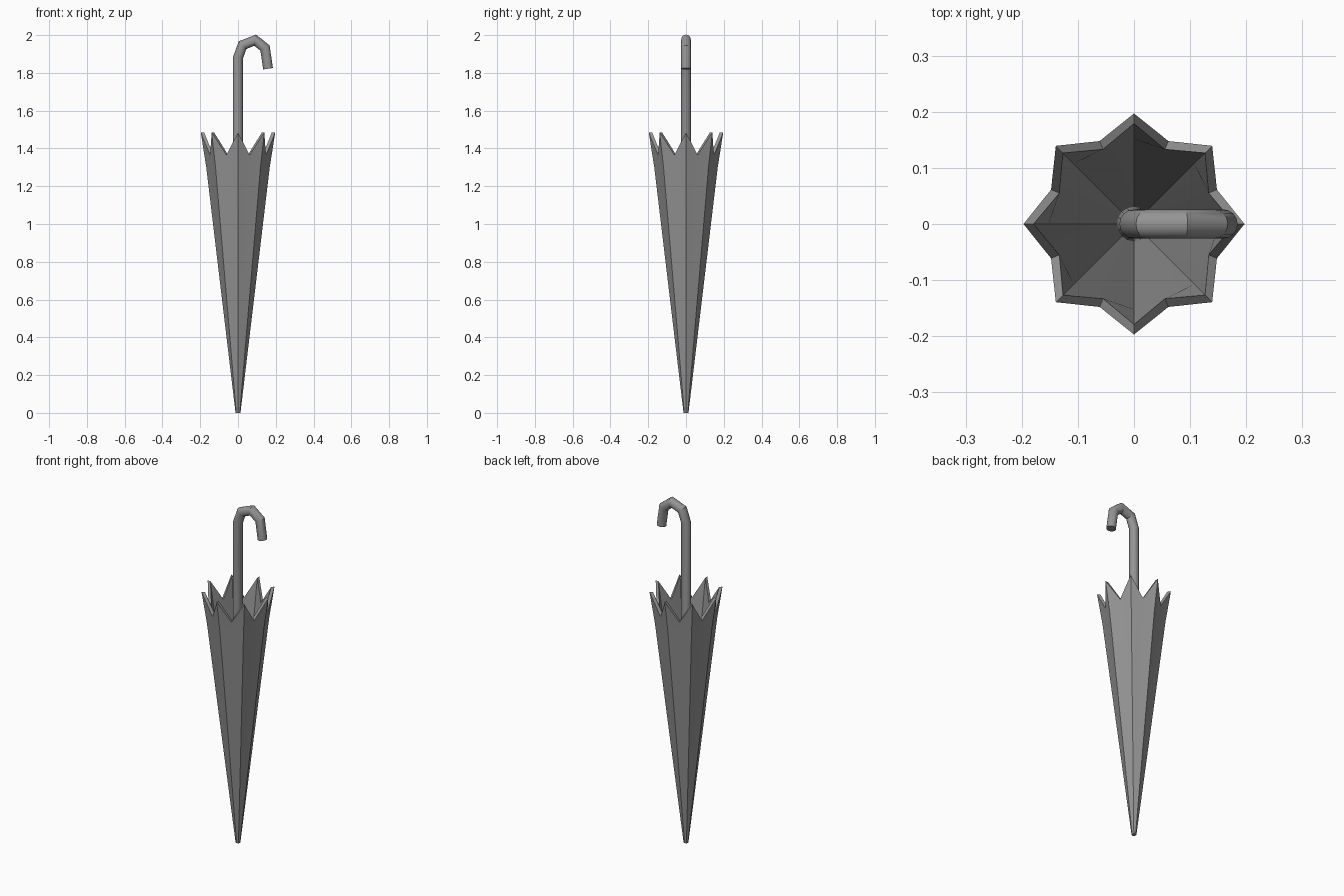
import bpy, bmesh
from math import sin, cos, pi
from mathutils import Vector

cube = bpy.data.objects.get("Cube")
if cube:
    bpy.data.objects.remove(cube)

GREY = (0.3, 0.3, 0.3, 1)
grey = bpy.data.materials.new("mid grey")
grey.use_nodes = True
grey.diffuse_color = GREY
grey.node_tree.nodes["Principled BSDF"].inputs["Base Color"].default_value = GREY


def loft(name, rings, angle):
    """Skin a list of closed rings and cap both ends."""
    bm = bmesh.new()
    loops = [[bm.verts.new(p) for p in ring] for ring in rings]
    for a, b in zip(loops, loops[1:]):
        for i in range(len(a)):
            j = (i + 1) % len(a)
            bm.faces.new((a[i], a[j], b[j], b[i]))
    bm.faces.new(loops[0][::-1])
    bm.faces.new(loops[-1])
    bmesh.ops.recalc_face_normals(bm, faces=bm.faces)
    mesh = bpy.data.meshes.new(name)
    bm.to_mesh(mesh)
    bm.free()
    mesh.materials.append(grey)
    obj = bpy.data.objects.new(name, mesh)
    bpy.context.collection.objects.link(obj)
    bpy.ops.object.select_all(action='DESELECT')
    obj.select_set(True)
    bpy.context.view_layer.objects.active = obj
    bpy.ops.object.shade_smooth_by_angle(angle=angle)
    return obj


# Canopy: eight ribs with scalloped panels between, outside then back down inside
RIBS = 8
FLAT = cos(pi / RIBS)


def star_ring(tip_r, tip_z, dip_r=None, dip_z=None):
    dip_r = tip_r * FLAT if dip_r is None else dip_r
    dip_z = tip_z if dip_z is None else dip_z
    ring = []
    for i in range(RIBS * 2):
        a = pi * i / RIBS
        r, z = (dip_r, dip_z) if i % 2 else (tip_r, tip_z)
        ring.append((r * cos(a), r * sin(a), z))
    return ring


loft("canopy", [
    star_ring(0.013, 0),
    star_ring(0.168, 1.3),
    star_ring(0.197, 1.485, 0.16, 1.365),
    star_ring(0.179, 1.485, 0.144, 1.37),
    star_ring(0.152, 1.3),
    star_ring(0.004, 0.08),
], 0.3)

# Shaft and crook handle: one round tube with mitred bends
SIDES = 16
path = [Vector(p) for p in ((0, 0, 0.25), (0, 0, 1.88), (0.024, 0, 1.947),
                            (0.091, 0, 1.973), (0.143, 0, 1.932), (0.159, 0, 1.822))]
radii = [0.031] + [0.026] * 5
rings = []
for k, (p, r) in enumerate(zip(path, radii)):
    before = (p - path[max(k - 1, 0)]).normalized()
    after = (path[min(k + 1, len(path) - 1)] - p).normalized()
    along = (before + after).normalized()
    stretch = 1 / along.dot(after if after.length else before)
    side = Vector((along.z, 0, -along.x)) * stretch
    rings.append([p + r * (side * cos(2 * pi * i / SIDES)
                           + Vector((0, sin(2 * pi * i / SIDES), 0)))
                  for i in range(SIDES)])
loft("shaft_and_handle", rings, 0.42)
